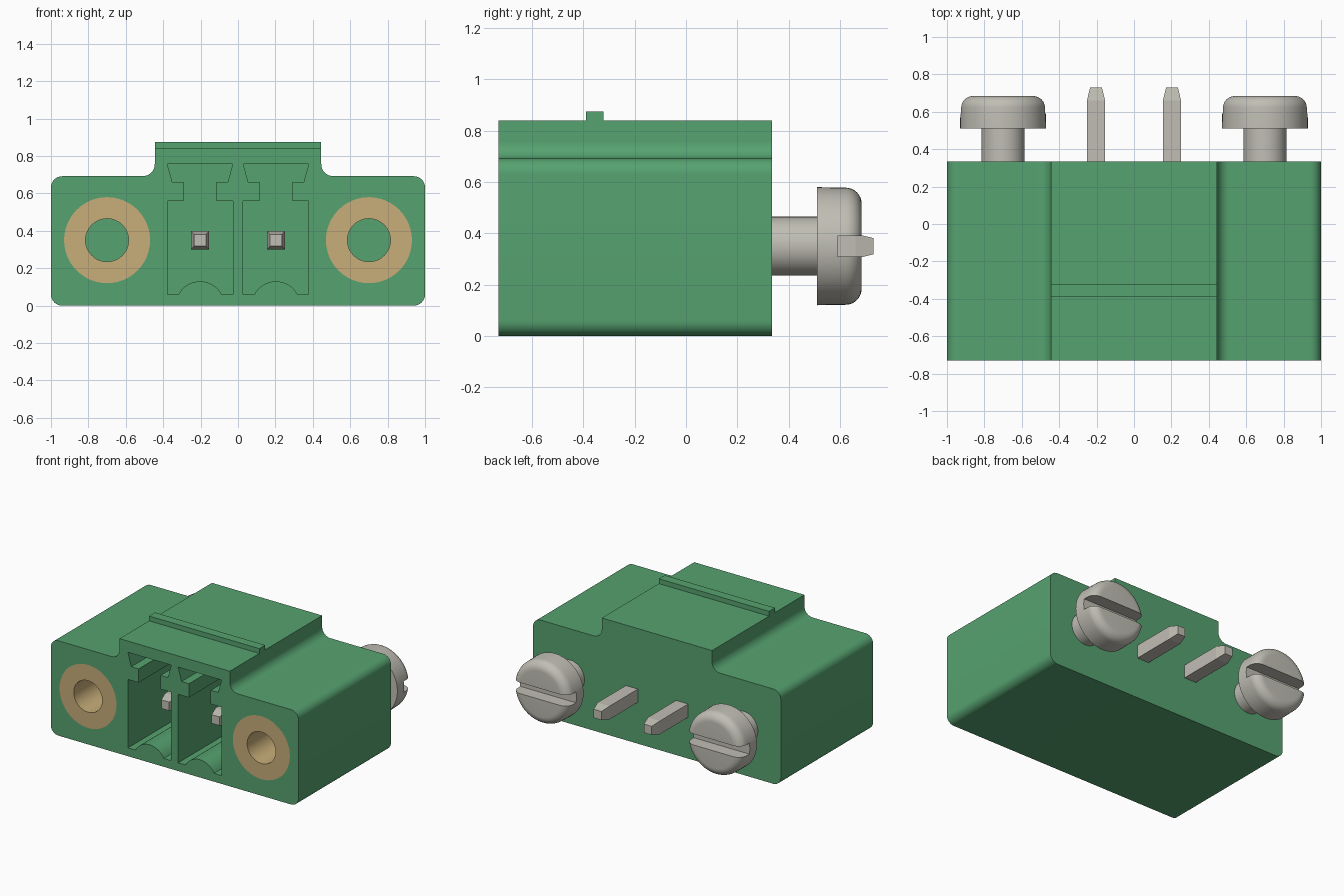
import bpy, bmesh
from math import sin, cos, pi, radians
from mathutils import Matrix

cube = bpy.data.objects.get("Cube")
if cube:
    bpy.data.objects.remove(cube, do_unlink=True)

FRONT, BACK = -0.73, 0.335
AXIS_Z = 0.35        # height of pins and screws
PIN_X, SCREW_X = 0.203, 0.7


def material(name, rgb):
    m = bpy.data.materials.new(name)
    m.use_nodes = True
    m.diffuse_color = (*rgb, 1)
    m.node_tree.nodes["Principled BSDF"].inputs["Base Color"].default_value = (*rgb, 1)
    return m


GREEN = material("green plastic", (0.093, 0.362, 0.162))
BRASS = material("brass", (0.577, 0.423, 0.191))
STEEL = material("pale metal", (0.527, 0.515, 0.456))


def finish(bm, name, mat):
    bmesh.ops.recalc_face_normals(bm, faces=bm.faces)
    mesh = bpy.data.meshes.new(name)
    bm.to_mesh(mesh)
    bm.free()
    mesh.materials.append(mat)
    obj = bpy.data.objects.new(name, mesh)
    bpy.context.collection.objects.link(obj)
    return obj


def arc(cx, cz, r, a0, a1, n=8):
    angles = [radians(a0 + (a1 - a0) * i / n) for i in range(n + 1)]
    return [(cx + r * cos(a), cz + r * sin(a)) for a in angles]


def mirrored(half):
    return half + [(-x, z) for x, z in reversed(half)]


def prism(name, outline, y0, y1, mat, x=0):
    """Extrude an x-z outline along y."""
    bm = bmesh.new()
    face = bm.faces.new([bm.verts.new((px + x, y0, pz)) for px, pz in outline])
    new = bmesh.ops.extrude_face_region(bm, geom=[face])["geom"]
    verts = [v for v in new if isinstance(v, bmesh.types.BMVert)]
    bmesh.ops.translate(bm, verts=verts, vec=(0, y1 - y0, 0))
    return finish(bm, name, mat)


def lathe(name, profile, x, mat, closed=False, n=48):
    """Revolve (radius, y) points about a y-directed axis."""
    bm = bmesh.new()
    verts = [bm.verts.new((r, y, 0)) for r, y in profile]
    pairs = list(zip(verts, verts[1:])) + ([(verts[-1], verts[0])] if closed else [])
    edges = [bm.edges.new(p) for p in pairs]
    bmesh.ops.spin(bm, geom=verts + edges, cent=(0, 0, 0), axis=(0, 1, 0),
                   angle=2 * pi, steps=n)
    bmesh.ops.remove_doubles(bm, verts=bm.verts, dist=1e-5)
    bmesh.ops.translate(bm, verts=bm.verts, vec=(x, 0, AXIS_Z))
    return finish(bm, name, mat)


def box(name, x0, x1, y0, y1, z0, z1, mat):
    return prism(name, [(x0, z0), (x1, z0), (x1, z1), (x0, z1)], y0, y1, mat)


def cut(obj, cutter):
    mod = obj.modifiers.new("cut", 'BOOLEAN')
    mod.operation, mod.solver, mod.object = 'DIFFERENCE', 'EXACT', cutter
    bpy.context.view_layer.objects.active = obj
    bpy.ops.object.modifier_apply(modifier=mod.name)
    bpy.data.objects.remove(cutter, do_unlink=True)


def smooth(obj):
    bpy.ops.object.select_all(action='DESELECT')
    obj.select_set(True)
    bpy.context.view_layer.objects.active = obj
    bpy.ops.object.shade_smooth_by_angle(angle=radians(30))


# Housing: rounded flanges with a raised centre block
housing = prism("housing", mirrored(
    arc(0.94, 0.06, 0.06, -90, 0) + arc(0.94, 0.632, 0.06, 0, 90)
    + arc(0.51, 0.757, 0.065, 270, 180) + [(0.445, 0.84)]), FRONT, BACK, GREEN)

# Keyed contact cavity outline, relative to its pin
cavity = mirrored(arc(0, 0, 0.13, 90, 28) + [
    (0.175, 0.06), (0.175, 0.56), (0.088, 0.56), (0.088, 0.66),
    (0.148, 0.66), (0.175, 0.758)])
cavity.pop()         # rebuilt below without the doubled centre point
cavity = cavity + [] if cavity[0] != cavity[-1] else cavity[:-1]

INSERT_END = -0.15
for side, s in (("left", 1), ("right", -1)):
    # Sockets in the housing
    cut(housing, prism("cavity_cutter", cavity, FRONT - 0.1, 0.12, GREEN, s * PIN_X))
    cut(housing, lathe("insert_cutter", [(0, FRONT - 0.1), (0.23, FRONT - 0.1),
                       (0.23, INSERT_END), (0, INSERT_END)], s * SCREW_X, GREEN))

    # Threaded insert sleeve, flush with the front
    smooth(lathe(side + "_insert", [(0.115, FRONT), (0.23, FRONT), (0.23, INSERT_END),
                 (0.115, INSERT_END)], s * SCREW_X, BRASS, closed=True))

    # Slotted pan-head screw
    screw = lathe(side + "_screw", [(0, BACK - 0.05), (0.115, BACK - 0.05),
                  (0.115, 0.51), (0.23, 0.51)]
                  + arc(0.166, 0.622, 0.062, 0, 90) + [(0, 0.684)], s * SCREW_X, STEEL)
    cut(screw, box("slot_cutter", s * SCREW_X - 0.3, s * SCREW_X + 0.3,
                   0.59, 0.8, AXIS_Z - 0.04, AXIS_Z + 0.04, STEEL))
    smooth(screw)

    # Square pin with tapered ends
    bm = bmesh.new()
    bmesh.ops.create_cube(bm, size=1, matrix=Matrix.Diagonal((0.097, 1.14, 0.097, 1)))
    ends = [f for f in bm.faces if abs(f.normal.y) > 0.9]
    for f in ends:
        bmesh.ops.inset_individual(bm, faces=[f], thickness=0.024)
        bmesh.ops.translate(bm, verts=f.verts, vec=f.normal * 0.07)
    bmesh.ops.translate(bm, verts=bm.verts, vec=(s * PIN_X, 0.09, AXIS_Z))
    finish(bm, side + "_pin", STEEL)
smooth(housing)

# Latching rib across the raised block
box("latch_rib", -0.445, 0.445, -0.39, -0.322, 0.83, 0.875, GREEN)
